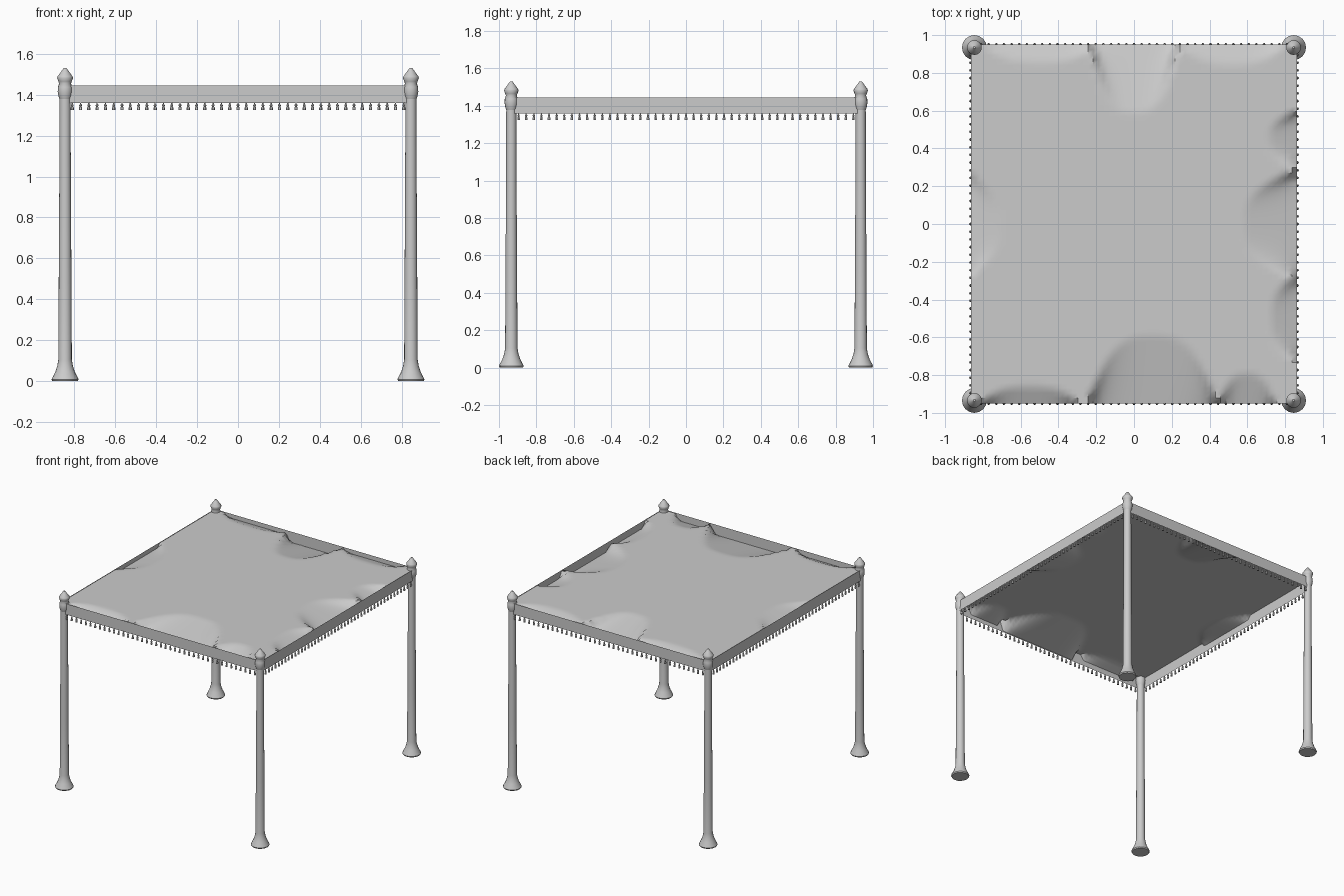
import bpy, bmesh, math

if "Cube" in bpy.data.objects:
    bpy.data.objects.remove(bpy.data.objects["Cube"])

HX, HY = 0.865, 0.95          # half size of the cloth
PX, PY = 0.845, 0.934         # post centres
TOP, HEM = 1.445, 1.36        # valance top and bottom


def new_object(name, bm, smooth=True):
    mesh = bpy.data.meshes.new(name)
    bm.to_mesh(mesh)
    bm.free()
    obj = bpy.data.objects.new(name, mesh)
    bpy.context.collection.objects.link(obj)
    if smooth:
        bpy.ops.object.select_all(action='DESELECT')
        obj.select_set(True)
        bpy.context.view_layer.objects.active = obj
        bpy.ops.object.shade_smooth_by_angle(angle=math.radians(40))
    return obj


def lathe(bm, profile, sides, cx=0, cy=0):
    """Closed solid of revolution around a vertical axis."""
    rings = []
    for r, z in profile:
        rings.append([bm.verts.new((cx + r * math.cos(2 * math.pi * i / sides),
                                    cy + r * math.sin(2 * math.pi * i / sides), z))
                      for i in range(sides)])
    for a, b in zip(rings, rings[1:]):
        for i in range(sides):
            j = (i + 1) % sides
            bm.faces.new((a[i], a[j], b[j], b[i]))
    bm.faces.new(rings[0][::-1])
    bm.faces.new(rings[-1])


# Posts with flared feet, collars and pointed finials
foot_and_shaft = [(0.062, 0), (0.066, 0.008), (0.062, 0.018), (0.048, 0.045),
                  (0.038, 0.075), (0.033, 0.105), (0.031, 0.5), (0.028, 1.0), (0.027, 1.385)]
finial = [(0.026, 1.375), (0.032, 1.392), (0.036, 1.415), (0.035, 1.437), (0.029, 1.455),
          (0.033, 1.465), (0.039, 1.482), (0.036, 1.490), (0.020, 1.512), (0.006, 1.531)]
for yname, sy in (("front", -1), ("back", 1)):
    for xname, sx in (("left", -1), ("right", 1)):
        bm = bmesh.new()
        lathe(bm, foot_and_shaft, 16, sx * PX, sy * PY)
        new_object(f"{yname}_{xname}_post", bm)
        bm = bmesh.new()
        lathe(bm, finial, 16, sx * PX, sy * PY)
        new_object(f"{yname}_{xname}_finial", bm)


# Canopy sheet: flat, drooping in a few pockets along its edges
# (edge, centre along edge, half width, reach inwards, drop)
POCKETS = [("back", 0.0, 0.23, 0.36, 0.08), ("front", 0.10, 0.34, 0.36, 0.075),
           ("front", 0.60, 0.14, 0.16, 0.05), ("front", -0.55, 0.25, 0.09, 0.04),
           ("right", 0.0, 0.28, 0.28, 0.065), ("right", 0.45, 0.14, 0.15, 0.05),
           ("right", -0.50, 0.22, 0.14, 0.05), ("left", 0.0, 0.25, 0.15, 0.03),
           ("back", -0.5, 0.28, 0.09, 0.03), ("back", 0.52, 0.26, 0.10, 0.03)]


def sheet_height(x, y):
    drop = 0
    for edge, centre, width, reach, depth in POCKETS:
        along = x if edge in ("front", "back") else y
        inward = {"front": y + HY, "back": HY - y, "left": x + HX, "right": HX - x}[edge]
        across = abs(along - centre) / width
        if across < 1:
            limit = reach * (1 - across ** 3)
            drop = max(drop, depth * max(0, 1 - inward / limit))
    return TOP - 0.004 - drop


bm = bmesh.new()
bmesh.ops.create_grid(bm, x_segments=64, y_segments=70, size=1)
for v in bm.verts:
    x, y = v.co.x * (HX - 0.001), v.co.y * (HY - 0.001)
    v.co = (x, y, sheet_height(x, y))
new_object("canopy_sheet", bm)

# Valance band hanging around the four sides
bm = bmesh.new()
corners = [(-HX, -HY), (HX, -HY), (HX, HY), (-HX, HY)]
low = [bm.verts.new((x, y, HEM)) for x, y in corners]
high = [bm.verts.new((x, y, TOP)) for x, y in corners]
for i in range(4):
    j = (i + 1) % 4
    bm.faces.new((low[i], low[j], high[j], high[i]))
new_object("valance", bm, smooth=False)

# Tassel fringe along the hem
tassel = [(0.003, 1.362), (0.003, 1.354), (0.007, 1.350), (0.007, 1.345),
          (0.004, 1.342), (0.008, 1.336), (0.008, 1.325)][::-1]


def fringe(name, place, half, count):
    bm = bmesh.new()
    for i in range(count):
        lathe(bm, tassel, 6, *place(-half + 2 * half * i / (count - 1)))
    new_object(name, bm)


for s, name in ((-1, "front_fringe"), (1, "back_fringe")):
    fringe(name, lambda t, s=s: (t, s * HY), 0.81, 41)
for s, name in ((-1, "left_fringe"), (1, "right_fringe")):
    fringe(name, lambda t, s=s: (s * HX, t), 0.895, 45)
